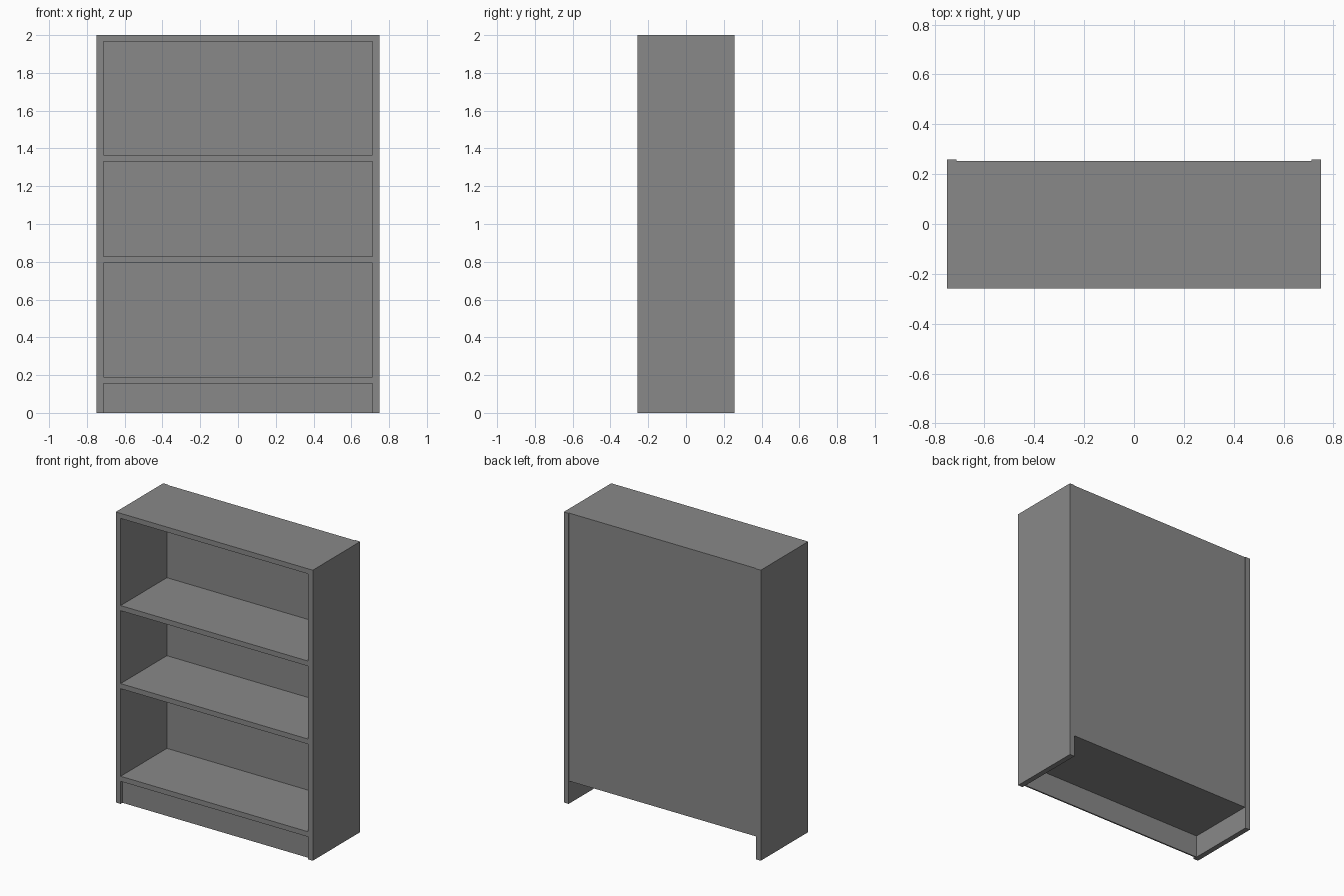
import bpy

# Remove the default cube
cube = bpy.data.objects.get("Cube")
if cube:
    bpy.data.objects.remove(cube, do_unlink=True)

# Single grey finish
grey = bpy.data.materials.new("mid_grey")
grey.use_nodes = True
colour = (0.25, 0.25, 0.25, 1)
grey.diffuse_color = colour
grey.node_tree.nodes["Principled BSDF"].inputs["Base Color"].default_value = colour


def board(name, x, y, z):
    """Box spanning the given (low, high) range on each axis."""
    bpy.ops.mesh.primitive_cube_add(size=1)
    obj = bpy.context.object
    obj.name = name
    for v in obj.data.vertices:
        v.co = [r[0] if c < 0 else r[1] for c, r in zip(v.co, (x, y, z))]
    obj.data.materials.append(grey)
    return obj


WIDTH, DEPTH, HEIGHT = 0.75, 0.258, 2.0   # half width, half depth, height
INNER = 0.713                             # inner face of the sides
THICK = 0.035
BACK = 0.253                              # rear face, slightly inset
PANEL = 0.245                             # front face of the back panel
BASE = 0.155
span = (-INNER, INNER)

# Side panels
board("left_side", (INNER, WIDTH), (-DEPTH, DEPTH), (0, HEIGHT))
board("right_side", (-WIDTH, -INNER), (-DEPTH, DEPTH), (0, HEIGHT))

# Top board covers the back panel
board("top_board", span, (-DEPTH, BACK), (HEIGHT - THICK, HEIGHT))

# Shelves stop at the back panel
for name, z in (("bottom_shelf", BASE), ("lower_shelf", 0.793), ("upper_shelf", 1.33)):
    board(name, span, (-DEPTH, PANEL), (z, z + THICK))

# Back panel and recessed kick board
board("back_panel", span, (PANEL, BACK), (BASE, HEIGHT - THICK))
board("kick_board", span, (-DEPTH + 0.02, -DEPTH + 0.03), (0, BASE))
